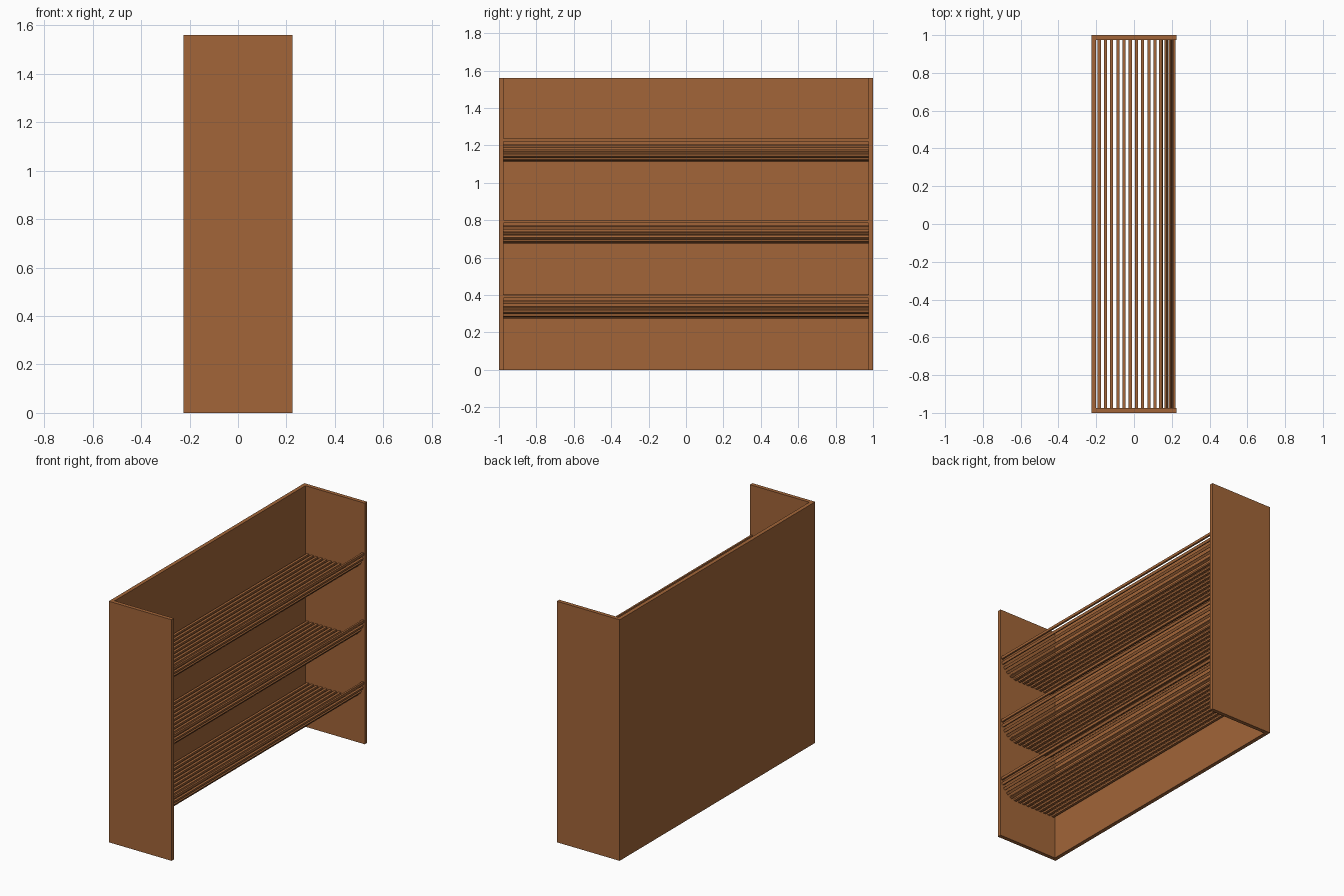
import bpy
from math import sin, cos, pi
from mathutils import Matrix

if "Cube" in bpy.data.objects:
    bpy.data.objects.remove(bpy.data.objects["Cube"])

wood = bpy.data.materials.new("wood")
wood.diffuse_color = (0.36, 0.13, 0.04, 1)
wood.use_nodes = True
wood.node_tree.nodes["Principled BSDF"].inputs["Base Color"].default_value = wood.diffuse_color


def box(name, center, size, tilt=0.0):
    bpy.ops.mesh.primitive_cube_add(size=1)
    ob = bpy.context.object
    ob.name = name
    ob.data.transform(Matrix.Diagonal((*size, 1)))
    ob.location = center
    ob.rotation_euler = (0, -tilt, 0)
    ob.data.materials.append(wood)
    return ob


# Case: back panel and two side panels
D, W, H, T = 0.45, 2.0, 1.56, 0.025
box("back_panel", (-D / 2 + T / 2, 0, H / 2), (T, W - 2 * T, H))
for side, name in ((-1, "left_side_panel"), (1, "right_side_panel")):
    box(name, (0, side * (W / 2 - T / 2), H / 2), (D, T, H))

# Shelves: spaced slats, flat at the back and curling up at the front
PITCH, SLAT_W, SLAT_T = 0.0328, 0.0165, 0.012
START, BEND, RADIUS = -0.184, 0.098, 0.115
COUNT = 15
for shelf, base in enumerate((0.282, 0.682, 1.117), 1):
    for i in range(COUNT):
        x = START + i * PITCH
        angle = max(0.0, (x - BEND) / RADIUS)
        x = min(x, BEND) + RADIUS * sin(angle)
        z = base + RADIUS * (1 - cos(angle))
        box(f"shelf_{shelf}_slat_{i + 1}", (x, 0, z),
            (SLAT_W, W - 2 * T, SLAT_T), angle)
